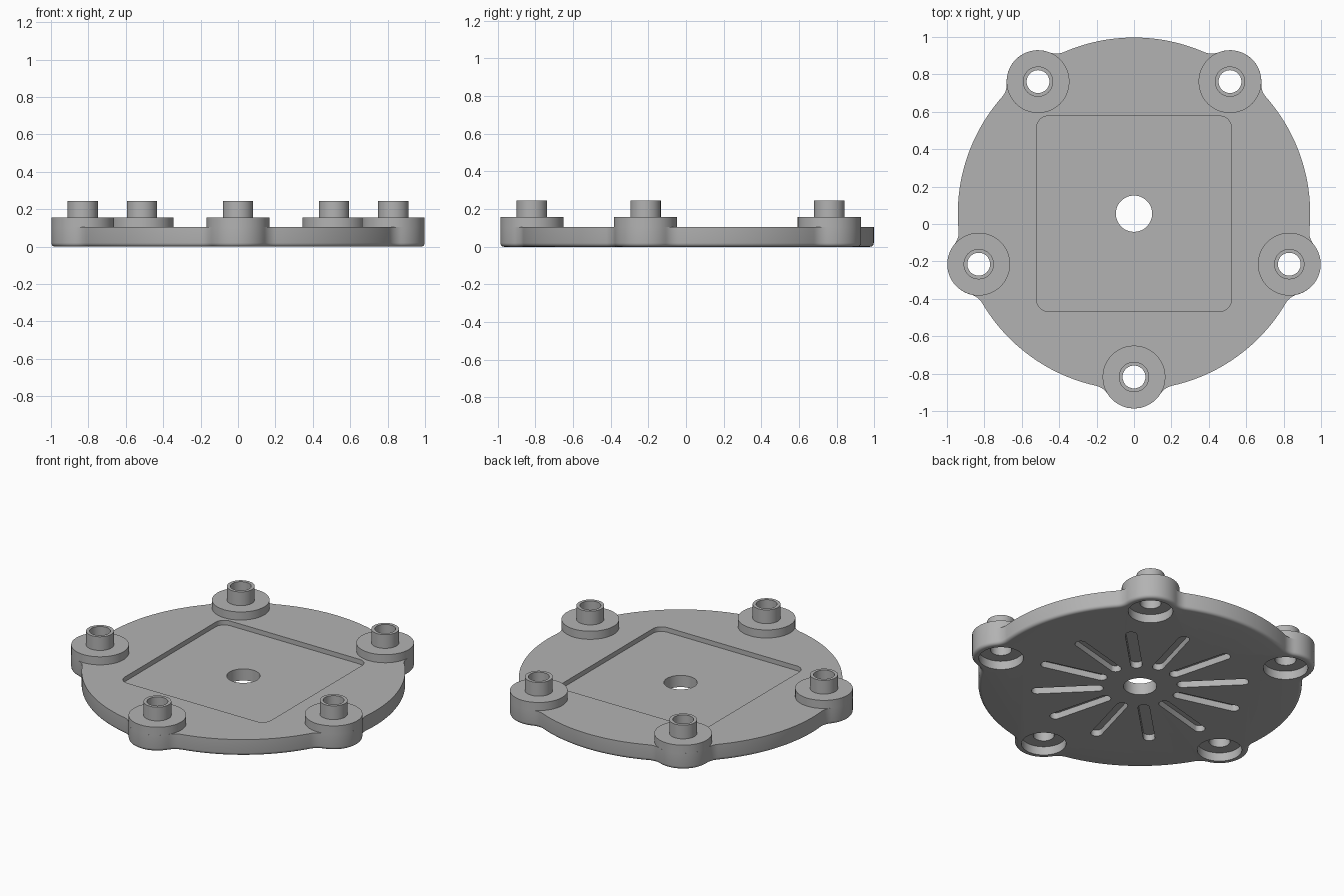
import bpy, bmesh, math
from math import cos, sin, pi, radians
from mathutils import Vector, Matrix

if "Cube" in bpy.data.objects:
    bpy.data.objects.remove(bpy.data.objects["Cube"])

CENTRE = Vector((0, 0.055, 0))
DISC_R, BOSS_R, FILLET_R, BOSS_DIST = 0.942, 0.168, 0.10, 0.873
TOP, EDGE = 0.105, 0.02
POST_ANGLES = [radians(-90 + 72 * i) for i in range(5)]

grey = bpy.data.materials.new("plain grey")
grey.use_nodes = True
colour = (0.45, 0.45, 0.45, 1)
grey.diffuse_color = colour
grey.node_tree.nodes["Principled BSDF"].inputs["Base Color"].default_value = colour


def loft(name, rings, cap=True, closed=False):
    """Skin a list of equally long point rings."""
    bm = bmesh.new()
    loops = [[bm.verts.new(p) for p in ring] for ring in rings]
    n = len(loops[0])
    pairs = list(zip(loops, loops[1:]))
    if closed:
        pairs.append((loops[-1], loops[0]))
    for a, b in pairs:
        for i in range(n):
            j = (i + 1) % n
            bm.faces.new((a[i], a[j], b[j], b[i]))
    if cap and not closed:
        bm.faces.new(loops[0][::-1])
        bm.faces.new(loops[-1])
    bmesh.ops.recalc_face_normals(bm, faces=bm.faces)
    mesh = bpy.data.meshes.new(name)
    bm.to_mesh(mesh)
    bm.free()
    mesh.materials.append(grey)
    obj = bpy.data.objects.new(name, mesh)
    bpy.context.collection.objects.link(obj)
    return obj


def lathe(name, profile, at, closed=False, n=48):
    rings = [[at + Vector((r * cos(2 * pi * i / n), r * sin(2 * pi * i / n), z))
              for i in range(n)] for r, z in profile]
    return loft(name, rings, closed=closed)


def arc(cx, cy, r, a0, a1, n):
    return [Vector((cx + r * cos(a0 + (a1 - a0) * i / n),
                    cy + r * sin(a0 + (a1 - a0) * i / n), 0)) for i in range(n)]


def rounded_box(name, hx, hy, r, z0, z1, matrix):
    pts = []
    for k, (sx, sy) in enumerate([(1, 1), (-1, 1), (-1, -1), (1, -1)]):
        # a tiny overshoot of the step count keeps both arc ends distinct
        pts += arc(sx * (hx - r), sy * (hy - r), r, k * pi / 2, (k + 1.12) * pi / 2, 9) \
            if hy > r else arc(sx * (hx - r), 0, r, k * pi / 2, (k + 1) * pi / 2, 8)
    return loft(name, [[matrix @ (p + Vector((0, 0, z))) for p in pts] for z in (z0, z1)])


def cut(target, cutter):
    mod = target.modifiers.new("cut", 'BOOLEAN')
    mod.operation, mod.solver, mod.object = 'DIFFERENCE', 'EXACT', cutter
    bpy.context.view_layer.objects.active = target
    bpy.ops.object.modifier_apply(modifier=mod.name)
    bpy.data.objects.remove(cutter)


def outline(inset, z):
    """Disc with five filleted lobes, shrunk by inset."""
    big, boss, fil = DISC_R - inset, BOSS_R - inset, FILLET_R + inset
    reach, side = DISC_R + FILLET_R, BOSS_R + FILLET_R
    a = math.acos((reach**2 + BOSS_DIST**2 - side**2) / (2 * reach * BOSS_DIST))
    cx, cy = reach * cos(a), reach * sin(a)
    b = math.atan2(cy, cx - BOSS_DIST)
    sector = (arc(cx, -cy, fil, -a - pi, -b - pi, 8)
              + arc(BOSS_DIST, 0, boss, -b, b, 20)
              + arc(cx, cy, fil, b + pi, a + pi, 8)
              + arc(0, 0, big, a, 2 * pi / 5 - a, 24))
    return [CENTRE + Matrix.Rotation(t, 3, 'Z') @ p + Vector((0, 0, z))
            for t in POST_ANGLES for p in sector]


# Base plate with a rounded lower edge
steps = [i * pi / 8 for i in range(5)]
rings = [outline(EDGE * (1 - sin(t)), EDGE * (1 - cos(t))) for t in steps]
plate = loft("base_plate", rings + [outline(0, TOP)])

# Square pocket in the top and the centre hole
cut(plate, rounded_box("pocket_cutter", 0.52, 0.522, 0.06, 0.075, 0.2,
                       Matrix.Translation(CENTRE)))
cut(plate, lathe("centre_cutter", [(0.097, -0.1), (0.097, 0.2)], CENTRE))

# Radial slots in the underside
for i in range(12):
    turn = Matrix.Rotation(radians(15 + 30 * i), 4, 'Z')
    place = Matrix.Translation(CENTRE) @ turn @ Matrix.Translation((0.425, 0, 0))
    cut(plate, rounded_box("slot_cutter", 0.21, 0.034, 0.034, -0.1, 0.04, place))

# Mounting posts, with counterbored holes through the plate
parts = [plate]
for i, t in enumerate(POST_ANGLES):
    at = CENTRE + BOSS_DIST * Vector((cos(t), sin(t), 0))
    cut(plate, lathe("bore_cutter", [(0.13, -0.1), (0.13, 0.055), (0.061, 0.055),
                                     (0.061, 0.2)], at))
    parts.append(lathe(f"mounting_post_{i + 1}",
                       [(0.061, TOP), (0.061, 0.245), (0.081, 0.245), (0.081, 0.157),
                        (BOSS_R, 0.157), (BOSS_R, TOP)], at, closed=True))

# Smooth the curved walls, keep the edges sharp
bpy.ops.object.select_all(action='DESELECT')
for obj in parts:
    obj.select_set(True)
bpy.context.view_layer.objects.active = plate
bpy.ops.object.shade_smooth_by_angle(angle=radians(30))
